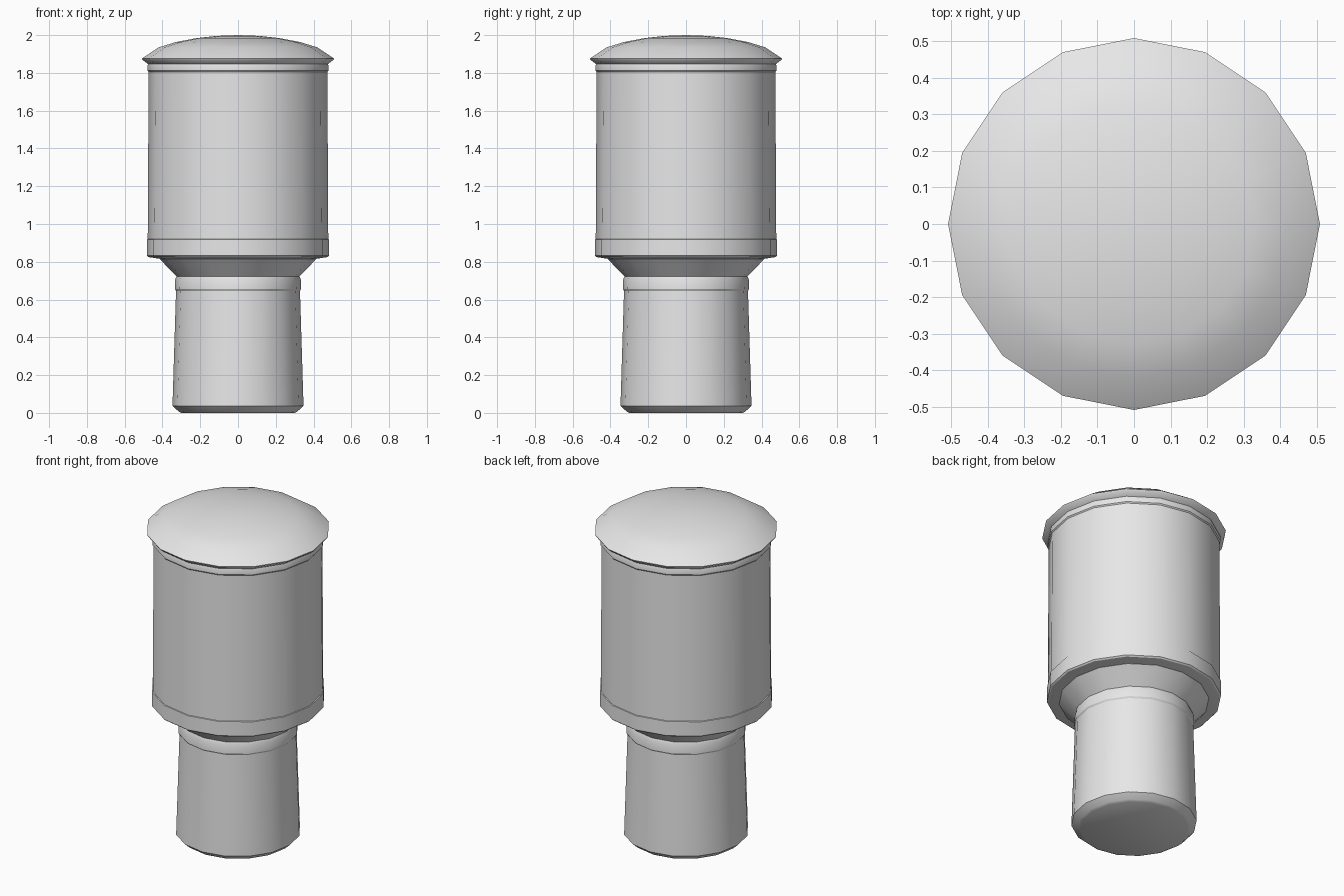
import bpy
import bmesh
from math import cos, sin, tau, radians

SIDES = 16

cube = bpy.data.objects.get("Cube")
if cube:
    bpy.data.objects.remove(cube, do_unlink=True)

grey = bpy.data.materials.new("light_grey")
grey.use_nodes = True
colour = (0.8, 0.8, 0.8, 1)
grey.diffuse_color = colour
grey.node_tree.nodes["Principled BSDF"].inputs["Base Color"].default_value = colour


def lathe(name, profile):
    """Revolve (radius, height) points, bottom to top, into a closed solid."""
    bm = bmesh.new()
    rings = []
    for r, z in profile:
        if r == 0:
            rings.append([bm.verts.new((0, 0, z))] * SIDES)
        else:
            rings.append([bm.verts.new((r * cos(tau * i / SIDES), r * sin(tau * i / SIDES), z))
                          for i in range(SIDES)])
    for low, high in zip(rings, rings[1:]):
        for i in range(SIDES):
            j = (i + 1) % SIDES
            corners = [low[i], low[j], high[j], high[i]]
            bm.faces.new(list(dict.fromkeys(corners)))
    for ring, (r, z) in ((rings[0], profile[0]), (rings[-1], profile[-1])):
        if r > 0:
            bm.faces.new(ring)
    bmesh.ops.recalc_face_normals(bm, faces=bm.faces)
    mesh = bpy.data.meshes.new(name)
    bm.to_mesh(mesh)
    bm.free()
    mesh.materials.append(grey)
    obj = bpy.data.objects.new(name, mesh)
    bpy.context.collection.objects.link(obj)
    bpy.ops.object.select_all(action='DESELECT')
    obj.select_set(True)
    bpy.context.view_layer.objects.active = obj
    bpy.ops.object.shade_smooth_by_angle(angle=radians(30))
    return obj


# Tapered stem with a chamfered foot
lathe("stem", [(0.30, 0), (0.315, 0.008), (0.347, 0.037), (0.328, 0.65)])

# Collar around the top of the stem
lathe("stem_collar", [(0.328, 0.645), (0.334, 0.655), (0.333, 0.705), (0.325, 0.725)])

# Flared shoulder joining stem and body
lathe("shoulder", [(0.325, 0.722), (0.415, 0.815), (0.415, 0.83)])

# Skirt band at the base of the body
lathe("base_band", [(0.41, 0.815), (0.475, 0.825), (0.483, 0.832), (0.483, 0.918), (0.477, 0.92)])

# Main drum
lathe("body", [(0.478, 0.915), (0.473, 1.81)])

# Band beneath the cap
lathe("top_band", [(0.473, 1.805), (0.479, 1.812), (0.479, 1.84), (0.473, 1.855)])

# Domed cap with a sharp overhanging rim
lathe("cap", [(0.476, 1.847), (0.505, 1.868), (0.509, 1.876), (0.42, 1.935), (0.33, 1.963),
              (0.22, 1.984), (0.11, 1.996), (0, 2.0)])
